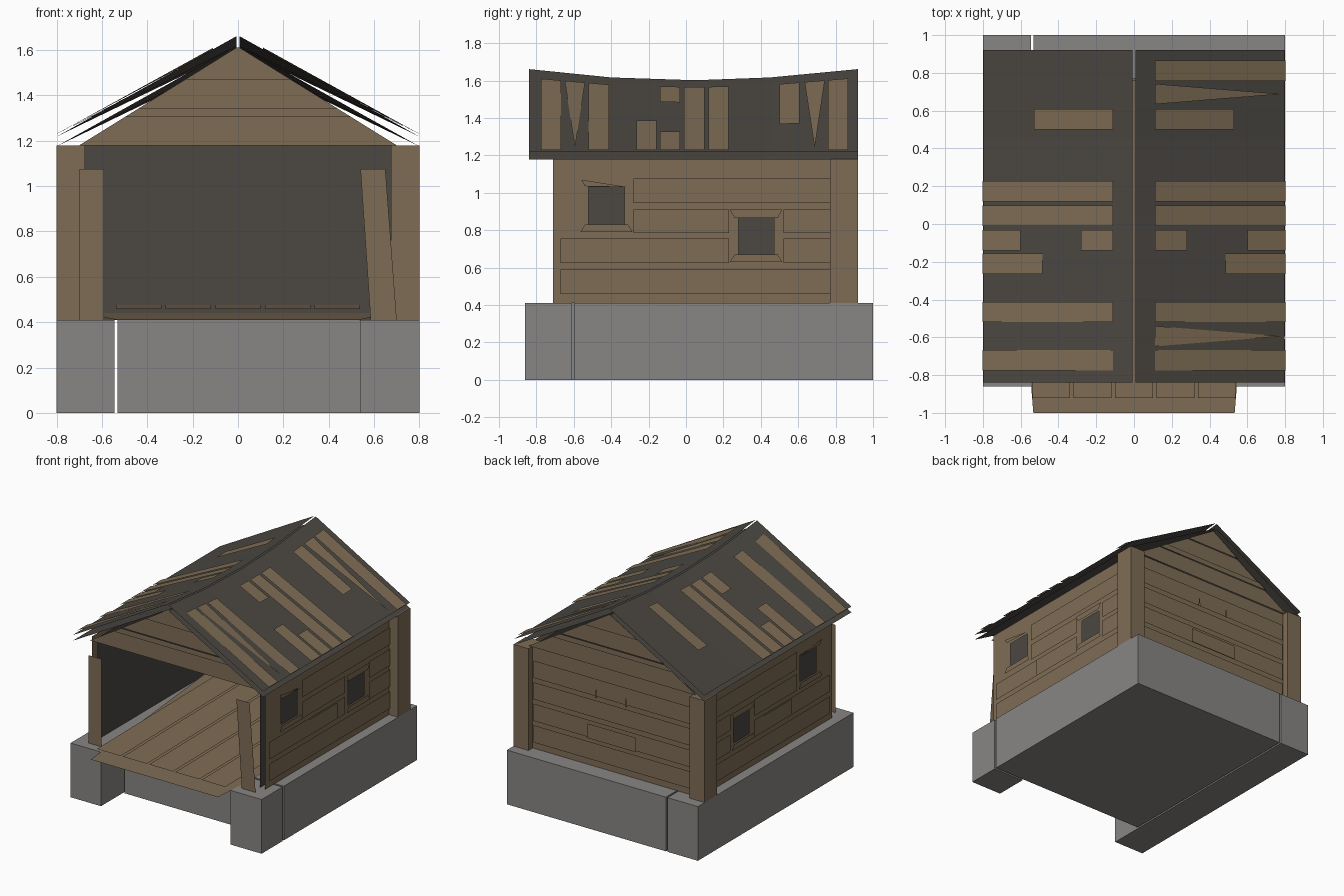
import bpy
import bmesh

cube = bpy.data.objects.get("Cube")
if cube:
    bpy.data.objects.remove(cube, do_unlink=True)


def material(name, rgb):
    m = bpy.data.materials.new(name)
    m.use_nodes = True
    m.diffuse_color = (*rgb, 1)
    m.node_tree.nodes["Principled BSDF"].inputs["Base Color"].default_value = (*rgb, 1)
    return m


WOOD = material("weathered wood", (0.21, 0.152, 0.09))
DARK = material("dark tar", (0.072, 0.065, 0.056))
STONE = material("grey stone", (0.25, 0.24, 0.23))


def sheets(name, polys, mat, facing):
    """One object of flat faces, each turned towards the facing direction."""
    bm = bmesh.new()
    for pts in polys:
        f = bm.faces.new([bm.verts.new(p) for p in pts])
        f.normal_update()
        if sum(a * b for a, b in zip(f.normal, facing)) < 0:
            f.normal_flip()
    me = bpy.data.meshes.new(name)
    bm.to_mesh(me)
    bm.free()
    me.materials.append(mat)
    ob = bpy.data.objects.new(name, me)
    bpy.context.collection.objects.link(ob)
    return ob


def box(name, x0, x1, y0, y1, z0, z1, mat):
    bpy.ops.mesh.primitive_cube_add(size=1, location=((x0 + x1) / 2, (y0 + y1) / 2, (z0 + z1) / 2))
    ob = bpy.context.object
    ob.name = name
    for v in ob.data.vertices:
        v.co = [c * s for c, s in zip(v.co, (x1 - x0, y1 - y0, z1 - z0))]
    ob.data.materials.append(mat)


def side_rect(x, y0, y1, z0, z1):
    return [(x, y0, z0), (x, y1, z0), (x, y1, z1), (x, y0, z1)]


def front_rect(y, x0, x1, z0, z1):
    return [(x0, y, z0), (x1, y, z0), (x1, y, z1), (x0, y, z1)]


BASE, EAVE = 0.41, 1.18

# Stone base in three blocks with narrow cracks
box("base_main", -0.532, 0.8, -0.595, 1.0, 0, BASE, STONE)
box("base_strip", -0.8, -0.545, -0.86, 1.0, 0, BASE, STONE)
box("base_corner", 0.54, 0.8, -0.86, -0.61, 0, BASE, STONE)

# Sloping floor sheet and its boards
sheets("floor", [[(-0.533, -1, BASE), (0.533, -1, BASE), (0.675, 0.77, 0.44), (-0.675, 0.77, 0.44)]],
       WOOD, (0, 0, 1))
boards = []
for i in range(5):
    c = (i - 2) * 0.219
    boards.append([(c - 0.1, -0.92, 0.458), (c + 0.1, -0.92, 0.458),
                   (c + 0.1, 0.76, 0.475), (c - 0.1, 0.76, 0.475)])
sheets("floor_boards", boards, WOOD, (0, 0, 1))

# Window openings and wall boards as (y0, y1, z0, z1)
HOLES = [(-0.52, -0.33, 0.83, 1.03), (0.28, 0.47, 0.67, 0.865)]
BOARDS = [(-0.67, 0.77, 0.46, 0.59), (-0.67, 0.23, 0.625, 0.755), (0.52, 0.77, 0.625, 0.755),
          (-0.28, 0.23, 0.785, 0.91), (0.52, 0.77, 0.785, 0.91), (-0.28, 0.77, 0.945, 1.075)]
CUT_Y = [-0.71, -0.52, -0.33, 0.28, 0.47, 0.77]
CUT_Z = [BASE, 0.67, 0.83, 0.865, 1.03, EAVE]


def in_hole(y, z):
    return any(a < y < b and c < z < d for a, b, c, d in HOLES)


for s, side in ((1, "left"), (-1, "right")):
    out = (s, 0, 0)
    # Side wall with window openings
    cells = [side_rect(s * 0.725, a, b, c, d)
             for a, b in zip(CUT_Y, CUT_Y[1:]) for c, d in zip(CUT_Z, CUT_Z[1:])
             if not in_hole((a + b) / 2, (c + d) / 2)]
    sheets(side + "_wall", cells, WOOD, out)
    sheets(side + "_wall_boards", [side_rect(s * 0.735, *b) for b in BOARDS], WOOD, out)
    sheets(side + "_wall_patch", [side_rect(s * 0.742, -0.21, 0.13, 0.63, 0.75)], WOOD, out)
    # Lintels and sills
    trims = []
    for y0, y1, z0, z1 in HOLES:
        x = s * 0.745
        trims.append([(x, y0 - 0.045, z0 - 0.04), (x, y1 + 0.045, z0 - 0.04), (x, y1 + 0.02, z0), (x, y0 - 0.02, z0)])
    x = s * 0.745
    trims.append([(x, -0.54, 1.035), (x, -0.31, 1.03), (x, -0.56, 1.07)])
    trims.append([(x, 0.26, 0.865), (x, 0.49, 0.865), (x, 0.515, 0.91), (x, 0.235, 0.91)])
    sheets(side + "_window_trim", trims, WOOD, out)
    # Dark lining and rear corner post
    sheets(side + "_lining", [side_rect(s * 0.68, -0.71, 0.78, BASE, EAVE)], DARK, (-s, 0, 0))
    a, b = sorted((s * 0.675, s * 0.8))
    box(side + "_back_post", a, b, 0.77, 0.92, BASE, EAVE, WOOD)

# Back wall
sheets("back_lining", [front_rect(0.78, -0.68, 0.68, BASE, EAVE)], DARK, (0, -1, 0))
sheets("back_wall", [front_rect(0.87, -0.675, 0.675, BASE, EAVE)], WOOD, (0, 1, 0))
rows = [front_rect(0.88, -0.66, 0.66, 0.46 + i * 0.163, 0.59 + i * 0.163) for i in range(4)]
sheets("back_boards", rows, WOOD, (0, 1, 0))
sheets("back_patch", [front_rect(0.89, -0.2, 0.2, 0.62, 0.73)], WOOD, (0, 1, 0))
sheets("back_splinters", [[(x - 0.01, 0.89, 0.94), (x + 0.01, 0.89, 0.94), (x, 0.89, 1.02)]
                          for x in (-0.12, 0.13)], WOOD, (0, 1, 0))


# Gables made of stacked boards
def gable(name, y, d):
    levels = [EAVE, 1.305, 1.345, 1.47, 1.612]
    polys = []
    for i, (a, b) in enumerate(zip(levels, levels[1:])):
        wa, wb = (0.7 * (1.615 - z) / 0.435 for z in (a, b))
        yy = y + d * 0.008 * (i % 2)
        polys.append([(-wa, yy, a), (wa, yy, a), (wb, yy, b), (-wb, yy, b)])
    sheets(name, polys, WOOD, (0, d, 0))


gable("front_gable", -0.77, -1)
gable("back_gable", 0.88, 1)

# Front door posts, one of them leaning
sheets("front_post", [front_rect(-0.79, -0.7, -0.59, BASE, 1.075)], WOOD, (0, -1, 0))
sheets("leaning_post", [[(0.585, -0.79, BASE), (0.7, -0.79, BASE), (0.65, -0.79, 1.075), (0.54, -0.79, 1.075)]],
       WOOD, (0, -1, 0))

# Sagging roof
RIDGE = [(-0.84, 1.665), (-0.4, 1.62), (0.05, 1.605), (0.45, 1.62), (0.92, 1.665)]


def roof_z(x, y, drop=0):
    for (ya, za), (yb, zb) in zip(RIDGE, RIDGE[1:]):
        if y <= yb:
            break
    top = za + (zb - za) * (y - ya) / (yb - ya)
    return top + (1.22 - top) * x / 0.797 - drop


def slab(s, pts, drop):
    return [(s * x, y, roof_z(x, y, drop)) for x, y in pts]


# Roof planks as (y0, x0, x1); all are equally wide
PLANKS = [(-0.775, 0.11, 0.803), (-0.52, 0.11, 0.803), (-0.265, 0.485, 0.803), (-0.14, 0.11, 0.28),
          (-0.14, 0.6, 0.803), (-0.01, 0.11, 0.803), (0.12, 0.11, 0.803), (0.5, 0.11, 0.53)]
W = 0.108

for s, side in ((1, "left"), (-1, "right")):
    for layer, drop in (("upper", 0), ("lower", 0.043)):
        bands = [slab(s, [(0.007, a), (0.797, a), (0.797, b), (0.007, b)], drop)
                 for (a, _), (b, _) in zip(RIDGE, RIDGE[1:])]
        sheets(f"{side}_roof_{layer}", bands, DARK, (0, 0, 1))
    planks = list(PLANKS)
    polys = []
    if s > 0:
        planks.append((0.758, 0.11, 0.803))
        for y in (-0.648, 0.634):
            polys.append(slab(s, [(0.11, y), (0.78, y + W / 2), (0.11, y + W)], -0.012))
    for y, x0, x1 in planks:
        polys.append(slab(s, [(x0, y), (x1, y), (x1, y + W), (x0, y + W)], -0.012))
    sheets(side + "_roof_planks", polys, WOOD, (0, 0, 1))
